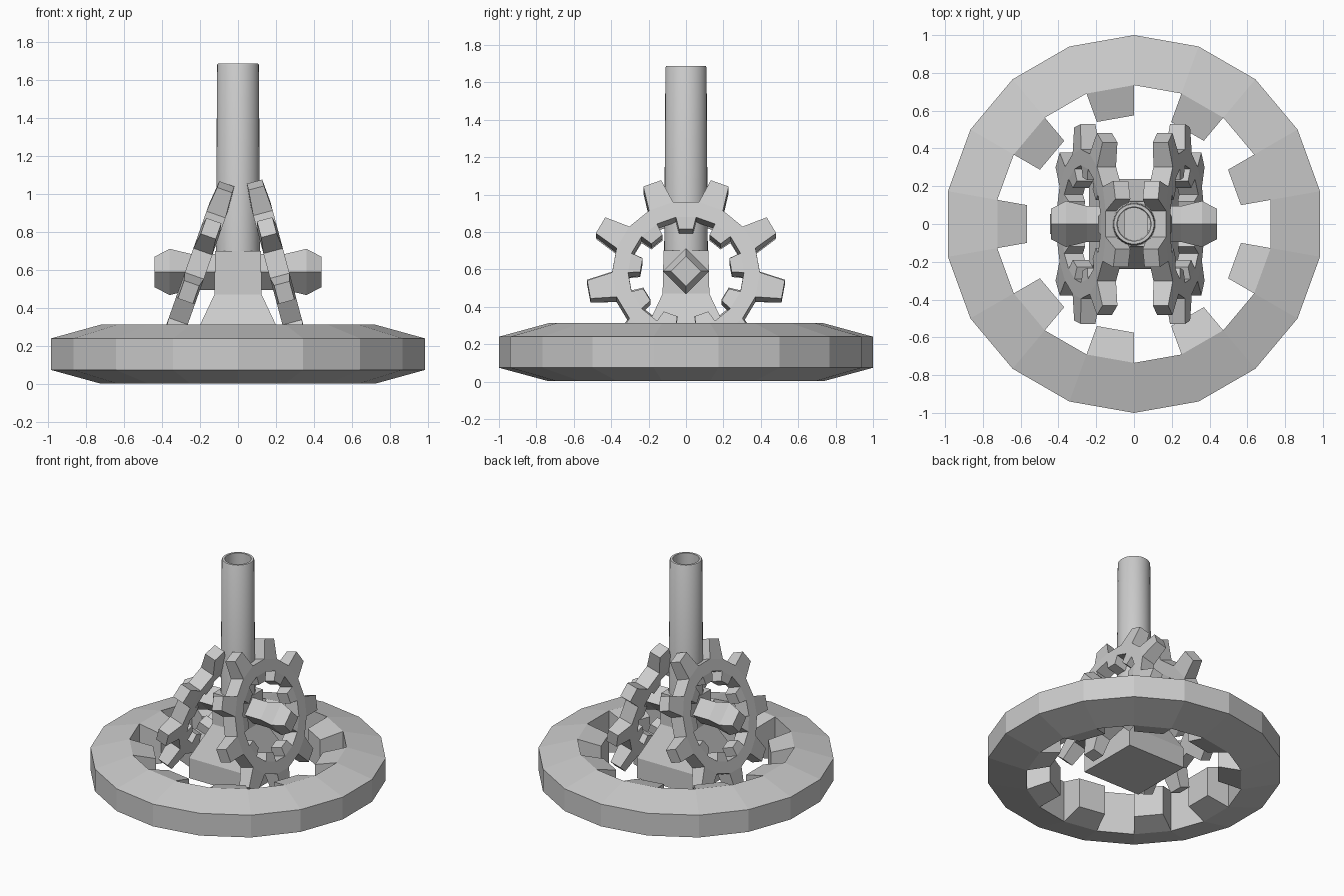
import bpy, bmesh
from math import cos, sin, radians, pi
from mathutils import Matrix, Vector

cube = bpy.data.objects.get("Cube")
if cube:
    bpy.data.objects.remove(cube)

grey = bpy.data.materials.new("plain_grey")
grey.use_nodes = True
grey.diffuse_color = (0.6, 0.6, 0.6, 1)
grey.node_tree.nodes["Principled BSDF"].inputs["Base Color"].default_value = (0.6, 0.6, 0.6, 1)


def finish(name, bm, matrix=None):
    bmesh.ops.recalc_face_normals(bm, faces=bm.faces)
    mesh = bpy.data.meshes.new(name)
    bm.to_mesh(mesh)
    bm.free()
    mesh.materials.append(grey)
    obj = bpy.data.objects.new(name, mesh)
    bpy.context.collection.objects.link(obj)
    if matrix:
        obj.matrix_world = matrix
    return obj


def loft(bm, rings, caps=True):
    """Skin a list of equal-length vertex rings."""
    n = len(rings[0])
    for a, b in zip(rings, rings[1:]):
        for i in range(n):
            j = (i + 1) % n
            bm.faces.new((a[i], a[j], b[j], b[i]))
    if caps:
        bm.faces.new(rings[0])
        bm.faces.new(rings[-1])


def gear(name, start, inner, outer, inner_tip, outer_tip, matrix, sectors=18):
    """Banded wheel: inner/outer are (radius, half depth);
    tips are (radius, half depth, width ratio) or None."""
    bm = bmesh.new()
    step = 2 * pi / sectors

    def pair(radius, half, angle):
        return [bm.verts.new((radius * cos(angle), radius * sin(angle), z)) for z in (half, -half)]

    def rim(a, b, middle, tip):
        if not tip:
            bm.faces.new((a[0], b[0], b[1], a[1]))
            return
        radius, half, ratio = tip
        c = pair(radius, half, middle - step * ratio / 2)
        d = pair(radius, half, middle + step * ratio / 2)
        loft(bm, [[a[0], b[0], b[1], a[1]], [c[0], d[0], d[1], c[1]]], caps=False)
        bm.faces.new((c[0], d[0], d[1], c[1]))

    ins = [pair(*inner, start + i * step) for i in range(sectors)]
    outs = [pair(*outer, start + i * step) for i in range(sectors)]
    for i in range(sectors):
        j = (i + 1) % sectors
        middle = start + (i + 0.5) * step
        for k in (0, 1):
            bm.faces.new((ins[i][k], ins[j][k], outs[j][k], outs[i][k]))
        rim(ins[i], ins[j], middle, inner_tip if i % 2 else None)
        rim(outs[i], outs[j], middle, None if i % 2 else outer_tip)
    return finish(name, bm, matrix)


# Flat base wheel with inward teeth
gear("base_wheel", radians(-10), (0.735, 0.155), (1.0, 0.083), (0.575, 0.11, 1), None,
     Matrix.Translation((0, 0, 0.157)))

# Two leaning gears, toothed inside and out
for name, side, x, lean in (("left_gear", 1, 0.22, 15), ("right_gear", -1, -0.23, 19.5)):
    t = radians(lean)
    u = Vector((0, 1, 0))
    v = Vector((-side * sin(t), 0, cos(t)))
    turn = Matrix((u, v, u.cross(v))).transposed().to_4x4()
    gear(name, radians(-20), (0.31, 0.053), (0.395, 0.053), (0.245, 0.045, 0.9), (0.53, 0.042, 0.55),
         Matrix.Translation((x, 0, 0.57)) @ turn)

# Square pedestal: block, sloped shoulders, then a short column
bm = bmesh.new()
loft(bm, [[bm.verts.new((sx * h, sy * h, z)) for sx, sy in ((1, 1), (-1, 1), (-1, -1), (1, -1))]
          for h, z in ((0.238, 0.08), (0.238, 0.23), (0.125, 0.47), (0.12, 0.70))])
finish("pedestal", bm)

# Cross axle: diamond section bar with bulged, bevelled ends
bm = bmesh.new()
half = [(0.44, 0.08), (0.36, 0.122), (0.25, 0.095)]
section = [(-x, r) for x, r in half] + [(x, r) for x, r in reversed(half)]
loft(bm, [[bm.verts.new((x, r * cos(k * pi / 2), 0.59 + r * sin(k * pi / 2))) for k in range(4)]
          for x, r in section])
finish("cross_axle", bm)

# Hollow pole
bm = bmesh.new()
profile = [(0.118, 0.5), (0.11, 1.68), (0.106, 1.687), (0.09, 1.687), (0.085, 0.75)]
loft(bm, [[bm.verts.new((r * cos(k * pi / 16), r * sin(k * pi / 16), z)) for k in range(32)]
          for r, z in profile])
pole = finish("hollow_pole", bm)
bpy.ops.object.select_all(action="DESELECT")
pole.select_set(True)
bpy.context.view_layer.objects.active = pole
bpy.ops.object.shade_smooth_by_angle(angle=radians(30))
